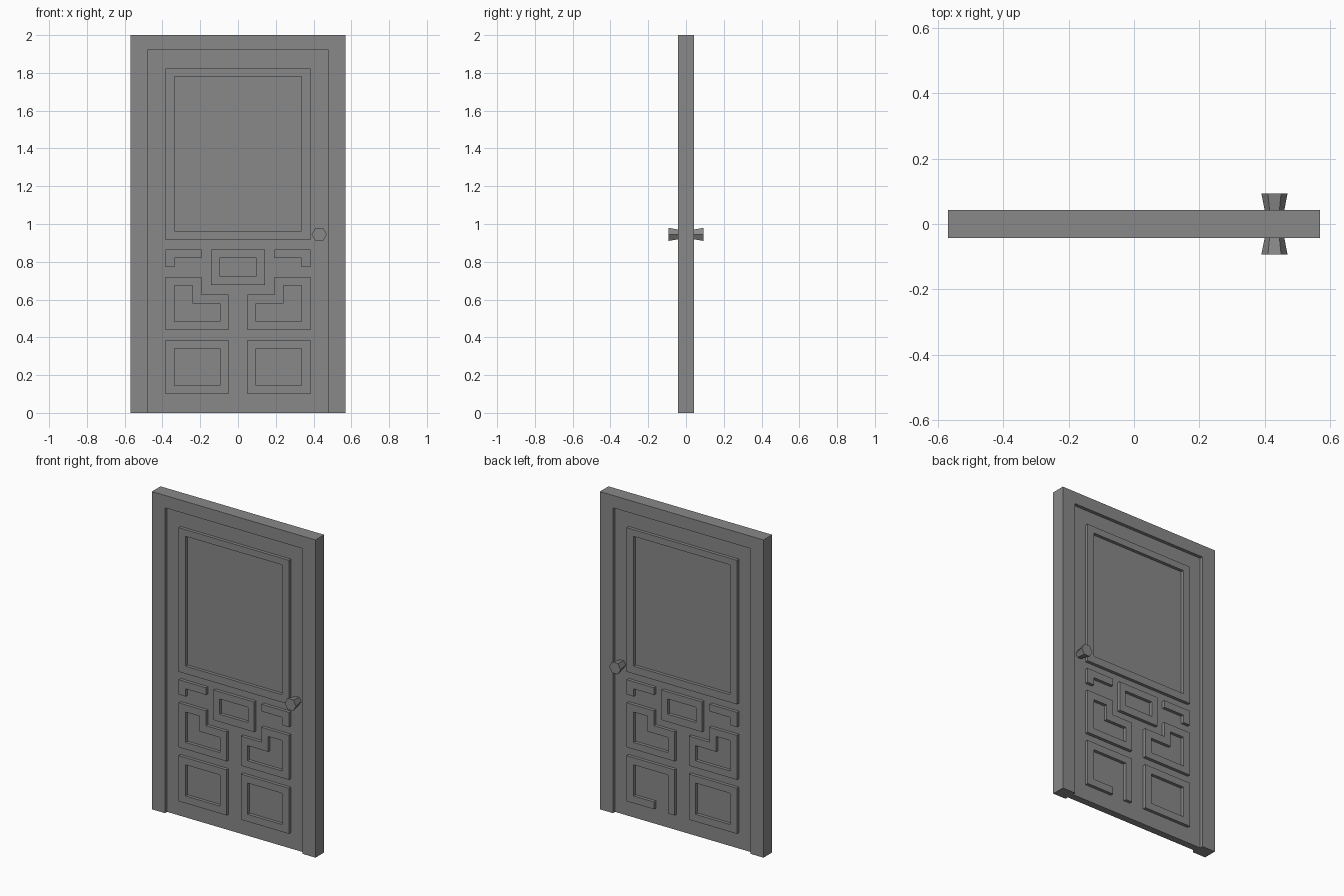
import bpy, bmesh
from math import radians
from mathutils import Matrix

cube = bpy.data.objects.get("Cube")
if cube:
    bpy.data.objects.remove(cube, do_unlink=True)

grey = bpy.data.materials.new("door grey")
grey.use_nodes = True
colour = (0.25, 0.25, 0.25, 1)
grey.diffuse_color = colour
grey.node_tree.nodes["Principled BSDF"].inputs["Base Color"].default_value = colour

FACE = 0.022    # half thickness of the slab
FRONT = 0.043   # half thickness of the frame
TIP = 0.093     # reach of the knobs


def make_object(name, bm):
    bmesh.ops.recalc_face_normals(bm, faces=bm.faces)
    mesh = bpy.data.meshes.new(name)
    bm.to_mesh(mesh)
    bm.free()
    mesh.materials.append(grey)
    obj = bpy.data.objects.new(name, mesh)
    bpy.context.collection.objects.link(obj)
    return obj


def rect(x0, x1, z0, z1):
    return [(x0, z0), (x1, z0), (x1, z1), (x0, z1)]


def flip(loop):
    return [(-x, z) for x, z in loop]


def extrude(name, outer, inner=None, y0=-FRONT, y1=FRONT):
    """Extrude an outline in x, z along y; a matching inner loop leaves a hole."""
    bm = bmesh.new()

    def ring(loop, y):
        return [bm.verts.new((x, y, z)) for x, z in loop]

    def bridge(a, b):
        for i in range(len(a)):
            j = (i + 1) % len(a)
            bm.faces.new((a[i], a[j], b[j], b[i]))

    near, far = ring(outer, y0), ring(outer, y1)
    bridge(near, far)
    if inner:
        near_in, far_in = ring(inner, y0), ring(inner, y1)
        bridge(near_in, far_in)
        bridge(near, near_in)
        bridge(far, far_in)
    else:
        bm.faces.new(near)
        bm.faces.new(far)
    return make_object(name, bm)


# Frame around the door, open at the floor
W, H, IW, IH = 0.57, 2.0, 0.478, 1.922
extrude("frame", [(-W, 0), (-W, H), (W, H), (W, 0),
                  (IW, 0), (IW, IH), (-IW, IH), (-IW, 0)])
extrude("slab", rect(-IW, IW, 0, IH), y0=-FACE, y1=FACE)

# Moulding outlines; side ones are given for +x
X0, X1, X2, X3, X4, X5 = 0.05, 0.096, 0.193, 0.24, 0.336, 0.384
window = rect(-X5, X5, 0.915, 1.822), rect(-X4, X4, 0.963, 1.78)
centre = rect(-0.142, 0.142, 0.676, 0.865), rect(-0.098, 0.098, 0.724, 0.82)
bracket = [(X2, 0.865), (X5, 0.865), (X5, 0.772),
           (X4, 0.772), (X4, 0.82), (X2, 0.82)], None
step = ([(X5, 0.72), (X2, 0.72), (X2, 0.626), (X0, 0.626), (X0, 0.44), (X5, 0.44)],
        [(X4, 0.674), (X3, 0.674), (X3, 0.578), (X1, 0.578), (X1, 0.483), (X4, 0.483)])
lower = rect(X0, X5, 0.1, 0.387), rect(X1, X4, 0.146, 0.342)
# The lower moulding on the back has a gap in its bottom bar
gapped = [(X0, 0.1), (X0, 0.387), (X5, 0.387), (X5, 0.1), (X2, 0.1),
          (X2, 0.146), (X4, 0.146), (X4, 0.342), (X1, 0.342), (X1, 0.1)], None

for side, sign in (("front", -1), ("back", 1)):
    depth = dict(y0=sign * FACE, y1=sign * (FRONT - 0.001))
    extrude(side + "_window_moulding", *window, **depth)
    extrude(side + "_centre_moulding", *centre, **depth)
    for hand in ("left", "right"):
        bottom = gapped if (side, hand) == ("back", "left") else lower
        for part, loops in (("bracket", bracket), ("step", step), ("lower", bottom)):
            outer, inner = loops
            if hand == "right":
                outer, inner = flip(outer), inner and flip(inner)
            extrude(f"{side}_{hand}_{part}_moulding", outer, inner, **depth)

    # Six-sided flared knob
    bm = bmesh.new()
    bmesh.ops.create_cone(bm, cap_ends=True, segments=6, radius1=0.026,
                          radius2=0.04, depth=TIP - FACE)
    turn = Matrix.Rotation(radians(-90 * sign), 4, "X") @ Matrix.Rotation(radians(30), 4, "Z")
    bm.transform(Matrix.Translation((0.43, sign * (TIP + FACE) / 2, 0.945)) @ turn)
    make_object(side + "_knob", bm)
